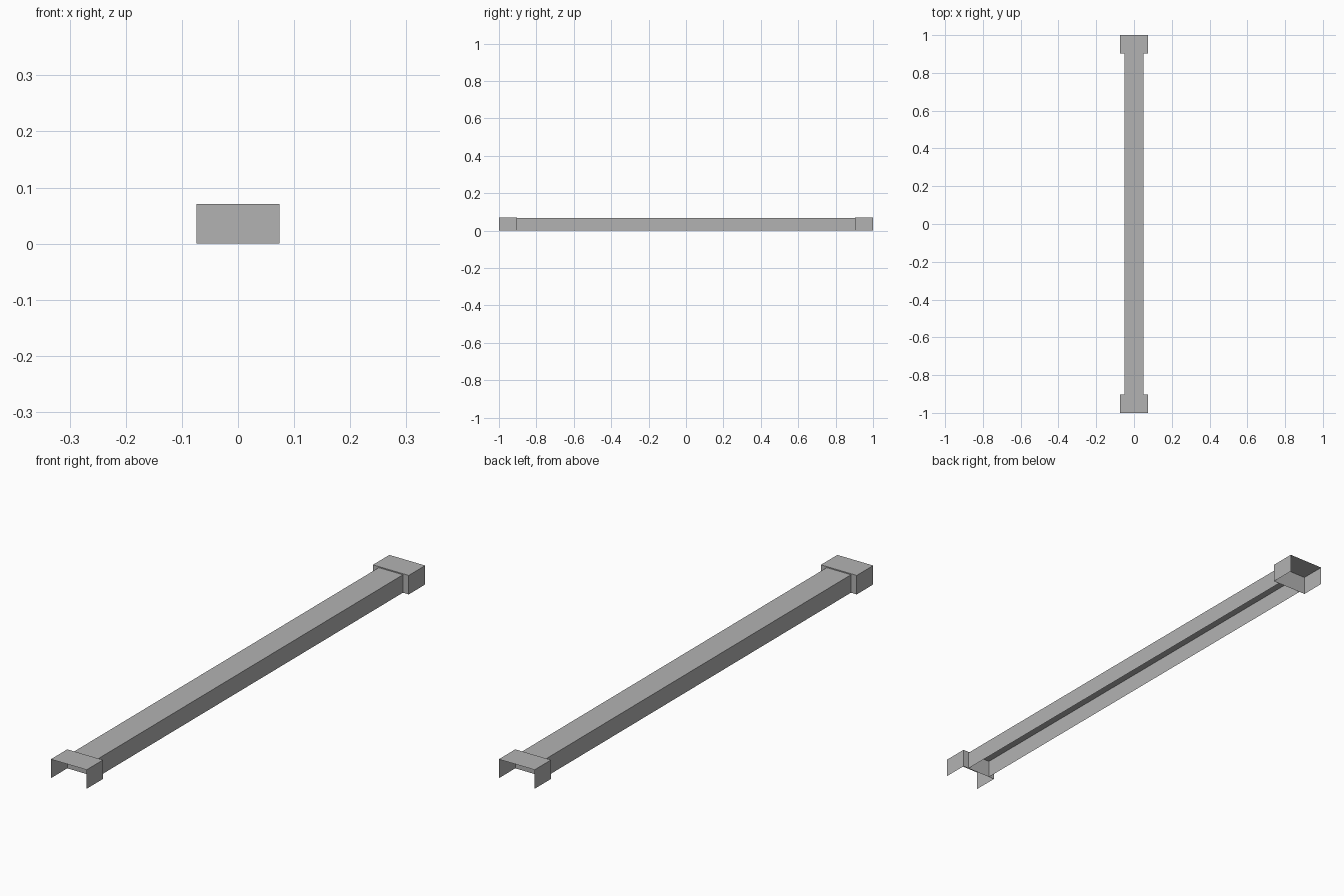
import bpy
import bmesh
from mathutils import Vector

default = bpy.data.objects.get("Cube")
if default:
    bpy.data.objects.remove(default, do_unlink=True)

grey = bpy.data.materials.new("plain grey")
grey.use_nodes = True
colour = (0.45, 0.45, 0.45, 1)
grey.diffuse_color = colour
grey.node_tree.nodes["Principled BSDF"].inputs["Base Color"].default_value = colour


def open_box(name, half_width, y_min, y_max, height, open_sides):
    """Thin sheet box standing on the ground, without the listed sides."""
    bm = bmesh.new()
    bmesh.ops.create_cube(bm, size=1)
    bm.normal_update()
    gone = [f for f in bm.faces
            if any(f.normal.dot(Vector(s)) > 0.9 for s in open_sides)]
    bmesh.ops.delete(bm, geom=gone, context='FACES')
    for v in bm.verts:
        v.co = (v.co.x * 2 * half_width,
                y_min + (v.co.y + 0.5) * (y_max - y_min),
                (v.co.z + 0.5) * height)
    mesh = bpy.data.meshes.new(name)
    bm.to_mesh(mesh)
    bm.free()
    mesh.materials.append(grey)
    obj = bpy.data.objects.new(name, mesh)
    bpy.context.collection.objects.link(obj)
    return obj


DOWN, FRONT, BACK = (0, 0, -1), (0, -1, 0), (0, 1, 0)
END, INNER = 1.0, 0.903

# Long channel, open below and at both ends
open_box("beam_channel", 0.05, -INNER, INNER, 0.067, [DOWN, FRONT, BACK])

# Wider end caps, open below and outwards, closed towards the beam
open_box("front_end_cap", 0.074, -END, -INNER, 0.071, [DOWN, FRONT])
open_box("back_end_cap", 0.074, INNER, END, 0.071, [DOWN, BACK])
